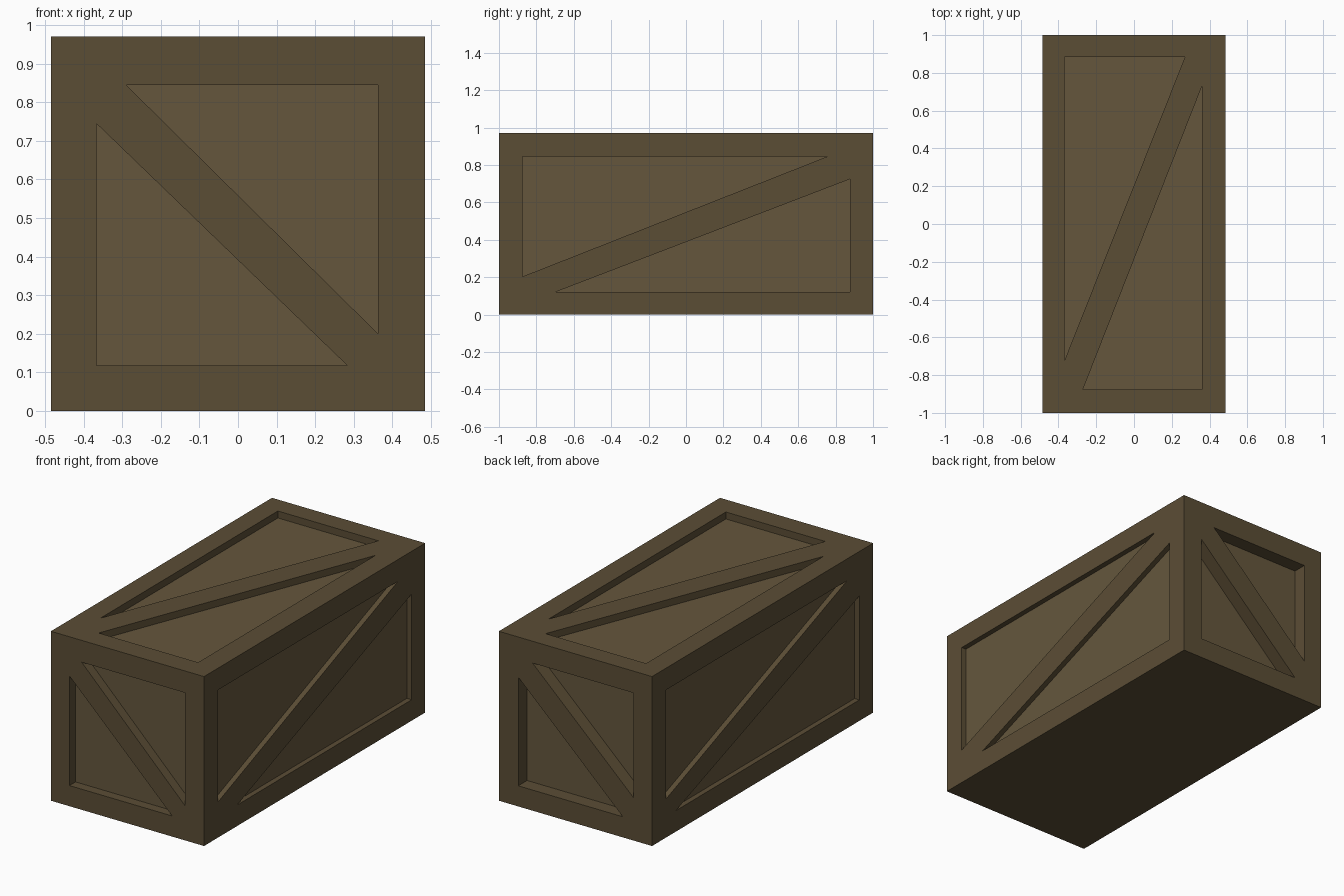
import bpy, bmesh
from mathutils import Vector

if "Cube" in bpy.data.objects:
    bpy.data.objects.remove(bpy.data.objects["Cube"])

W, L, H = 0.485, 1.0, 0.97   # half width, half length, height


def material(name, color):
    m = bpy.data.materials.new(name)
    m.diffuse_color = (*color, 1)
    m.use_nodes = True
    m.node_tree.nodes["Principled BSDF"].inputs["Base Color"].default_value = m.diffuse_color
    return m


frame_mat = material("frame_wood", (0.105, 0.075, 0.036))
panel_mat = material("panel_wood", (0.130, 0.094, 0.046))


def make_object(name, bm):
    bmesh.ops.recalc_face_normals(bm, faces=bm.faces)
    mesh = bpy.data.meshes.new(name)
    bm.to_mesh(mesh)
    bm.free()
    mesh.materials.append(frame_mat)
    mesh.materials.append(panel_mat)
    obj = bpy.data.objects.new(name, mesh)
    bpy.context.collection.objects.link(obj)
    return obj


# Solid crate body
bm = bmesh.new()
bmesh.ops.create_cube(bm, size=1)
for v in bm.verts:
    v.co = Vector((v.co.x * 2 * W, v.co.y * 2 * L, (v.co.z + 0.5) * H))
crate = make_object("crate", bm)


def cut_triangle(bm, origin, u, v, depth, points):
    """Triangular prism sunk into a side; its inner cap is the panel."""
    n = u.cross(v)
    flat = [origin + u * a + v * b for a, b in points]
    inner = [bm.verts.new(p - n * depth) for p in flat]
    outer = [bm.verts.new(p + n * 0.05) for p in flat]
    bm.faces.new(inner).material_index = 1
    bm.faces.new(outer)
    for i in range(3):
        j = (i + 1) % 3
        bm.faces.new((inner[i], inner[j], outer[j], outer[i]))


# Each side: origin, across, up, recess depth, two triangles beside the brace
X, Y, Z = Vector((1, 0, 0)), Vector((0, 1, 0)), Vector((0, 0, 1))
sides = [
    (-L * Y, X, Z, 0.055, [(-0.29, 0.845), (0.363, 0.845), (0.363, 0.2)],
     [(-0.367, 0.745), (-0.367, 0.118), (0.283, 0.118)]),
    (L * Y, -X, Z, 0.08, [(-0.272, 0.845), (0.367, 0.845), (0.367, 0.246)],
     [(-0.362, 0.74), (-0.362, 0.118), (0.3, 0.118)]),
    (W * X, Y, Z, 0.03, [(-0.875, 0.845), (0.755, 0.845), (-0.875, 0.203)],
     [(0.878, 0.725), (0.878, 0.12), (-0.70, 0.12)]),
    (-W * X, -Y, Z, 0.03, [(-0.875, 0.845), (0.765, 0.845), (-0.875, 0.22)],
     [(0.875, 0.715), (0.875, 0.12), (-0.785, 0.12)]),
    (H * Z, X, Y, 0.04, [(-0.367, 0.885), (0.27, 0.885), (-0.367, -0.72)],
     [(0.36, 0.73), (0.36, -0.875), (-0.27, -0.875)]),
]
bm = bmesh.new()
for origin, u, v, depth, *triangles in sides:
    for tri in triangles:
        cut_triangle(bm, origin, u, v, depth, tri)
cutter = make_object("recess_cutter", bm)
cutter.hide_render = True
cutter.hide_viewport = False
cutter.display_type = 'WIRE'

# Carve the recesses into the crate
mod = crate.modifiers.new("recesses", 'BOOLEAN')
mod.operation = 'DIFFERENCE'
mod.solver = 'EXACT'
mod.object = cutter
bpy.context.view_layer.objects.active = crate
crate.select_set(True)
bpy.ops.object.modifier_apply(modifier=mod.name)
bpy.data.objects.remove(cutter)
